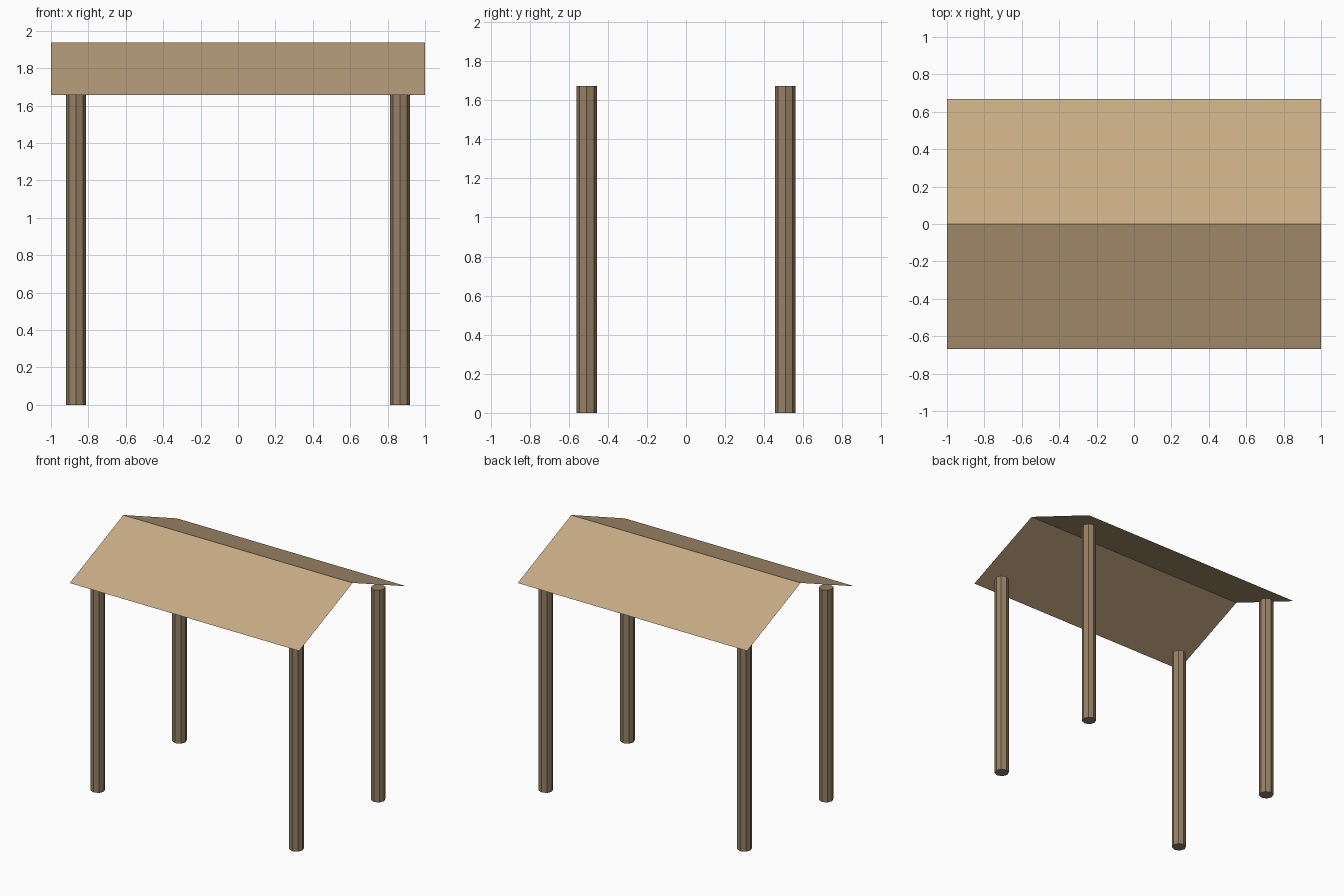
import bpy, bmesh

if "Cube" in bpy.data.objects:
    bpy.data.objects.remove(bpy.data.objects["Cube"])


def material(name, rgb):
    """Flat colour from 0-255 sRGB values, stored as linear."""
    def lin(c):
        c /= 255
        return c / 12.92 if c <= 0.04045 else ((c + 0.055) / 1.055) ** 2.4
    m = bpy.data.materials.new(name)
    m.diffuse_color = (*[lin(c) for c in rgb], 1)
    m.use_nodes = True
    m.node_tree.nodes["Principled BSDF"].inputs["Base Color"].default_value = m.diffuse_color
    return m


ROOF = material("light_wood", (200, 171, 132))
POST = material("dark_wood", (150, 128, 101))

# Four corner posts, octagonal
POST_X, POST_Y, POST_R, POST_H = 0.866, 0.508, 0.053, 1.672
for side, sx in (("left", -1), ("right", 1)):
    for end, sy in (("front", -1), ("back", 1)):
        bpy.ops.mesh.primitive_cylinder_add(
            vertices=8, radius=POST_R, depth=POST_H,
            location=(sx * POST_X, sy * POST_Y, POST_H / 2))
        post = bpy.context.object
        post.name = f"{end}_{side}_post"
        post.data.materials.append(POST)

# Gable roof: a thin sheet, profile extruded along x
profile = [(-0.667, 1.655), (0, 1.936), (0.667, 1.655)]
bm = bmesh.new()
left = [bm.verts.new((-1, y, z)) for y, z in profile]
right = [bm.verts.new((1, y, z)) for y, z in profile]
for i in range(2):
    bm.faces.new((left[i], right[i], right[i + 1], left[i + 1]))
mesh = bpy.data.meshes.new("roof")
bm.to_mesh(mesh)
bm.free()
mesh.materials.append(ROOF)
roof = bpy.data.objects.new("roof", mesh)
bpy.context.collection.objects.link(roof)
